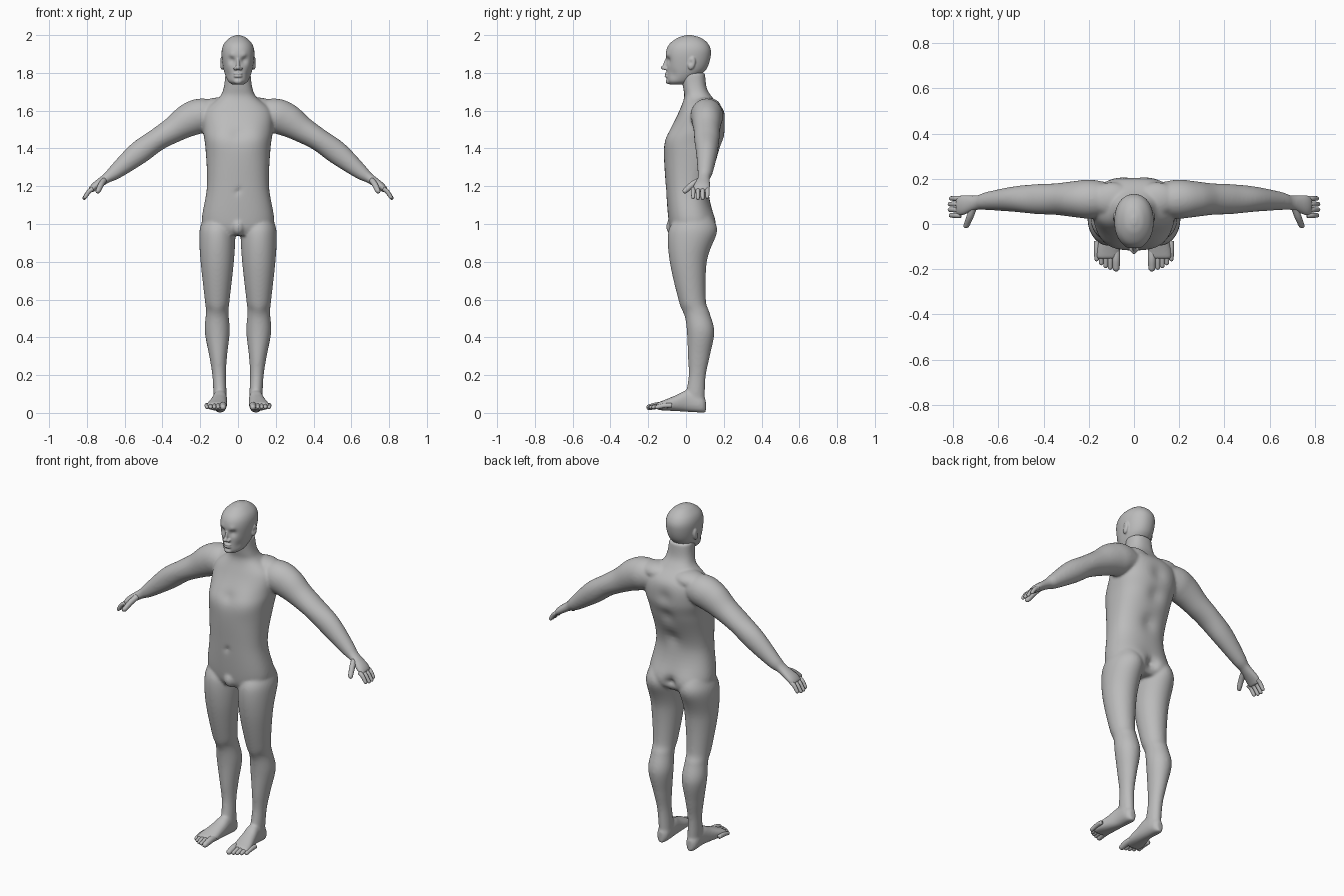
import bpy, bmesh, math
from mathutils import Vector, Matrix

cube = bpy.data.objects.get("Cube")
if cube:
    bpy.data.objects.remove(cube)

skin = bpy.data.materials.new("plain grey")
skin.use_nodes = True
grey = (.5, .5, .5, 1)
skin.diffuse_color = grey
skin.node_tree.nodes["Principled BSDF"].inputs["Base Color"].default_value = grey

right, back_way, up = Matrix.Identity(3)
both_sides, one_side = (1, -1), (1,)


def spline(rows, steps):
    """Smooth in-between rows through the given rows."""
    rows = [Vector(row) for row in rows]
    rows = [rows[0] * 2 - rows[1], *rows, rows[-1] * 2 - rows[-2]]
    dense = []
    for before, start, end, after in zip(rows, rows[1:], rows[2:], rows[3:]):
        leave, arrive = (end - before) / 2, (after - start) / 2
        for step in range(steps):
            t = step / steps
            ease = t * t * (3 - 2 * t)
            dense.append(start + (end - start) * ease + leave * (t * (1 - t) ** 2)
                         - arrive * (t * t * (1 - t)))
    return dense + [rows[-2]]


def signed_power(value, power):
    return math.copysign(abs(value) ** (2 / power), value)


def loft(bm, rows, across, along=None, power=2, sides=one_side, count=48, tip=False):
    """Skin rounded sections; a row is centre x, y, z and two radii."""
    rows = spline(rows, 8)
    centres = [Vector(row[:3]) for row in rows]
    radii = [(row[3], row[4]) for row in rows]
    if tip:
        end, way = centres[-1], (centres[-1] - centres[-2]).normalized()
        wide, thick = radii[-1]
        for angle in (.5, 1, 1.4):
            centres.append(end + way * wide * math.sin(angle))
            radii.append((wide * math.cos(angle), thick * math.cos(angle)))
    last = len(centres) - 1
    for side in sides:
        rings = []
        for i, (centre, (wide, thick)) in enumerate(zip(centres, radii)):
            way = along or centres[min(i + 1, last)] - centres[max(i - 1, 0)]
            normal = way.cross(across).normalized()
            ring = []
            for j in range(count):
                turn = math.tau * j / count
                point = (centre + across * wide * signed_power(math.cos(turn), power)
                         + normal * thick * signed_power(math.sin(turn), power))
                ring.append(bm.verts.new((point.x * side, point.y, point.z)))
            rings.append(ring)
        for low, high in zip(rings, rings[1:]):
            for j in range(count):
                bm.faces.new((low[j - 1], low[j], high[j], high[j - 1]))
        bm.faces.new(rings[0])
        bm.faces.new(rings[-1])


def digit(bm, across, start, end, bulge, radius):
    """Round-ended finger or toe, arched by the bulge, on both sides."""
    start, end = Vector(start), Vector(end)
    middle = (start + end) / 2 + up * bulge
    thin = radius * .85
    loft(bm, [(*start, radius, radius), (*middle, radius, radius), (*end, thin, thin)],
         across, sides=both_sides, count=16, tip=True)


def blob(bm, centre, radii, tilt=0):
    """Ellipsoid, paired left and right when off centre."""
    x, y, z = centre
    for side in both_sides if x else one_side:
        place = Matrix.Translation((x * side, y, z)) @ Matrix.Rotation(tilt, 4, 'X')
        bmesh.ops.create_uvsphere(bm, u_segments=24, v_segments=16, radius=1,
                                  matrix=place @ Matrix.Diagonal((*radii, 1)))


def push(bm, centre, reach, amount):
    """Swell or hollow the skin softly around a point, paired like blob."""
    bmesh.ops.recalc_face_normals(bm, faces=bm.faces)
    bm.normal_update()
    x, y, z = centre
    for side in both_sides if x else one_side:
        spot = Vector((x * side, y, z))
        for vert in bm.verts:
            distance = (vert.co - spot).length / reach
            if distance < 3:
                vert.co += vert.normal * amount * math.exp(-distance ** 2)


def finish(bm, name, voxel=0, smooth=0):
    bmesh.ops.recalc_face_normals(bm, faces=bm.faces)
    for face in bm.faces:
        face.smooth = True
    mesh = bpy.data.meshes.new(name)
    bm.to_mesh(mesh)
    bm.free()
    mesh.materials.append(skin)
    part = bpy.data.objects.new(name, mesh)
    bpy.context.collection.objects.link(part)
    if voxel:
        fuse = part.modifiers.new("fuse", 'REMESH')
        fuse.mode, fuse.voxel_size, fuse.use_smooth_shade = 'VOXEL', voxel, True
        soften = part.modifiers.new("soften", 'SMOOTH')
        soften.factor, soften.iterations = .5, smooth


def section(z, wide, front, back, x=0):
    """Level slice of the torso or head."""
    return x, (front + back) / 2, z, wide, (back - front) / 2


def leg_section(z, wide, front, back):
    """Level slice of a leg, which leans in towards the ankle."""
    return section(z, wide, front, back, x=.09 + .02 * min(z / .4, 1))


def arm_section(x, z, deep, thick):
    """Slice across an arm, which drifts forward at the hand."""
    return x, .11 - max(x - .6, 0) / 6, z, deep, thick


def foot_section(y, wide, top):
    """Upright slice of a foot, whose sole rises and turns out to the toes."""
    sole = (.1 - y) * .06
    return .095 + max(-y, 0) * .15, y, (top + sole) / 2, wide, (top - sole) / 2


# Body: torso and neck
body = bmesh.new()
loft(body, [
    section(z=.94, wide=.11, front=-.07, back=.12),
    section(z=1, wide=.19, front=-.09, back=.15),
    section(z=1.2, wide=.164, front=-.107, back=.12),
    section(z=1.4, wide=.172, front=-.115, back=.185),
    section(z=1.5, wide=.185, front=-.08, back=.21),
    section(z=1.6, wide=.18, front=-.035, back=.2),
    section(z=1.67, wide=.1, front=-.01, back=.14),
    section(z=1.72, wide=.076, front=-.015, back=.11),
    section(z=1.8, wide=.066, front=-.03, back=.1),
], right, up, power=2.4, count=72)
blob(body, (.1, .11, 1.62), (.1, .075, .05))
blob(body, (0, -.07, .985), (.035, .035, .045))

# Body: legs
loft(body, [
    leg_section(z=1.03, wide=.075, front=-.06, back=.13),
    leg_section(z=.95, wide=.095, front=-.095, back=.155),
    leg_section(z=.8, wide=.088, front=-.086, back=.11),
    leg_section(z=.6, wide=.066, front=-.04, back=.105),
    leg_section(z=.53, wide=.06, front=-.01, back=.125),
    leg_section(z=.43, wide=.066, front=.005, back=.15),
    leg_section(z=.3, wide=.047, front=.01, back=.126),
    leg_section(z=.2, wide=.036, front=.014, back=.105),
    leg_section(z=.1, wide=.035, front=0, back=.1),
    leg_section(z=.04, wide=.034, front=0, back=.1),
], right, -up, sides=both_sides)

# Body: feet
loft(body, [
    foot_section(y=.105, wide=.016, top=.07), foot_section(y=.08, wide=.034, top=.09),
    foot_section(y=.01, wide=.038, top=.12), foot_section(y=-.05, wide=.045, top=.095),
    foot_section(y=-.11, wide=.053, top=.07), foot_section(y=-.155, wide=.05, top=.053),
], right, -back_way, power=2.3, sides=both_sides)

# Body: arms and palms
loft(body, [
    arm_section(x=.1, z=1.58, deep=.07, thick=.07),
    arm_section(x=.19, z=1.575, deep=.086, thick=.09),
    arm_section(x=.26, z=1.55, deep=.08, thick=.088),
    arm_section(x=.34, z=1.5, deep=.07, thick=.07),
    arm_section(x=.43, z=1.445, deep=.066, thick=.06),
    arm_section(x=.53, z=1.373, deep=.056, thick=.061),
    arm_section(x=.65, z=1.275, deep=.04, thick=.04),
    arm_section(x=.695, z=1.243, deep=.033, thick=.027),
    arm_section(x=.757, z=1.2, deep=.046, thick=.021),
    arm_section(x=.782, z=1.175, deep=.043, thick=.015),
], back_way, sides=both_sides)

# Body: chest, breastbone, navel, spine, seat, cleft, knees
push(body, (.09, -.07, 1.46), reach=.07, amount=.012)
push(body, (0, -.08, 1.47), reach=.03, amount=-.008)
push(body, (0, -.1, 1.17), reach=.015, amount=-.012)
for height, depth in ((1.25, .13), (1.4, .18), (1.52, .2)):
    push(body, (0, depth, height), reach=.045, amount=-.014)
push(body, (.09, .14, 1), reach=.07, amount=.014)
push(body, (0, .15, .99), reach=.03, amount=-.035)
push(body, (.11, -.01, .55), reach=.03, amount=.006)
finish(body, "body", voxel=.0065, smooth=12)

# Fingers and thumbs
fingers = bmesh.new()
for i, reach in enumerate((.9, 1, 1, .87)):
    y = .038 + .025 * i
    digit(fingers, back_way, start=(.768, y, 1.187), bulge=.008, radius=.0115,
          end=(.768 + .046 * reach, y, 1.187 - .05 * reach))
digit(fingers, right, start=(.71, .07, 1.23), end=(.74, -.005, 1.175), bulge=.005, radius=.016)
finish(fingers, "fingers")

# Toes
toes = bmesh.new()
for i in range(5):
    radius = .012 if i else .018
    x, y = .085 + .02 * i - (radius - .012), -.195 + i * i / 400
    digit(toes, right, start=(x, y + .08, .04), end=(x, y, .03), bulge=.003, radius=radius)
finish(toes, "toes")

# Head: skull and jaw
head = bmesh.new()
loft(head, [
    section(z=1.738, wide=.03, front=-.085, back=0),
    section(z=1.76, wide=.055, front=-.1, back=.04),
    section(z=1.82, wide=.077, front=-.102, back=.108),
    section(z=1.9, wide=.087, front=-.107, back=.132),
    section(z=1.95, wide=.077, front=-.09, back=.12),
    section(z=1.985, wide=.045, front=-.045, back=.08),
    section(z=2, wide=.01, front=0, back=.03),
], right, up, power=2.15, count=64)

# Head: nose, nostrils, lips, chin, eyes, ears
blob(head, (0, -.106, 1.852), (.01, .013, .036), tilt=-.3)
blob(head, (0, -.118, 1.828), (.013, .015, .012))
blob(head, (.014, -.108, 1.823), (.01, .013, .009))
for height in (1.795, 1.782):
    blob(head, (0, -.1, height), (.024, .014, .007))
blob(head, (0, -.09, 1.755), (.024, .018, .015))
blob(head, (.033, -.077, 1.866), (.016, .016, .013))
blob(head, (.084, .03, 1.852), (.012, .02, .036), tilt=-.2)

# Head: eye sockets, brows, cheek hollows, ear hollows
push(head, (.033, -.095, 1.867), reach=.02, amount=-.014)
push(head, (.032, -.1, 1.893), reach=.016, amount=.005)
push(head, (.058, -.07, 1.79), reach=.025, amount=-.005)
push(head, (.098, .022, 1.855), reach=.012, amount=-.008)
finish(head, "head", voxel=.004, smooth=4)
